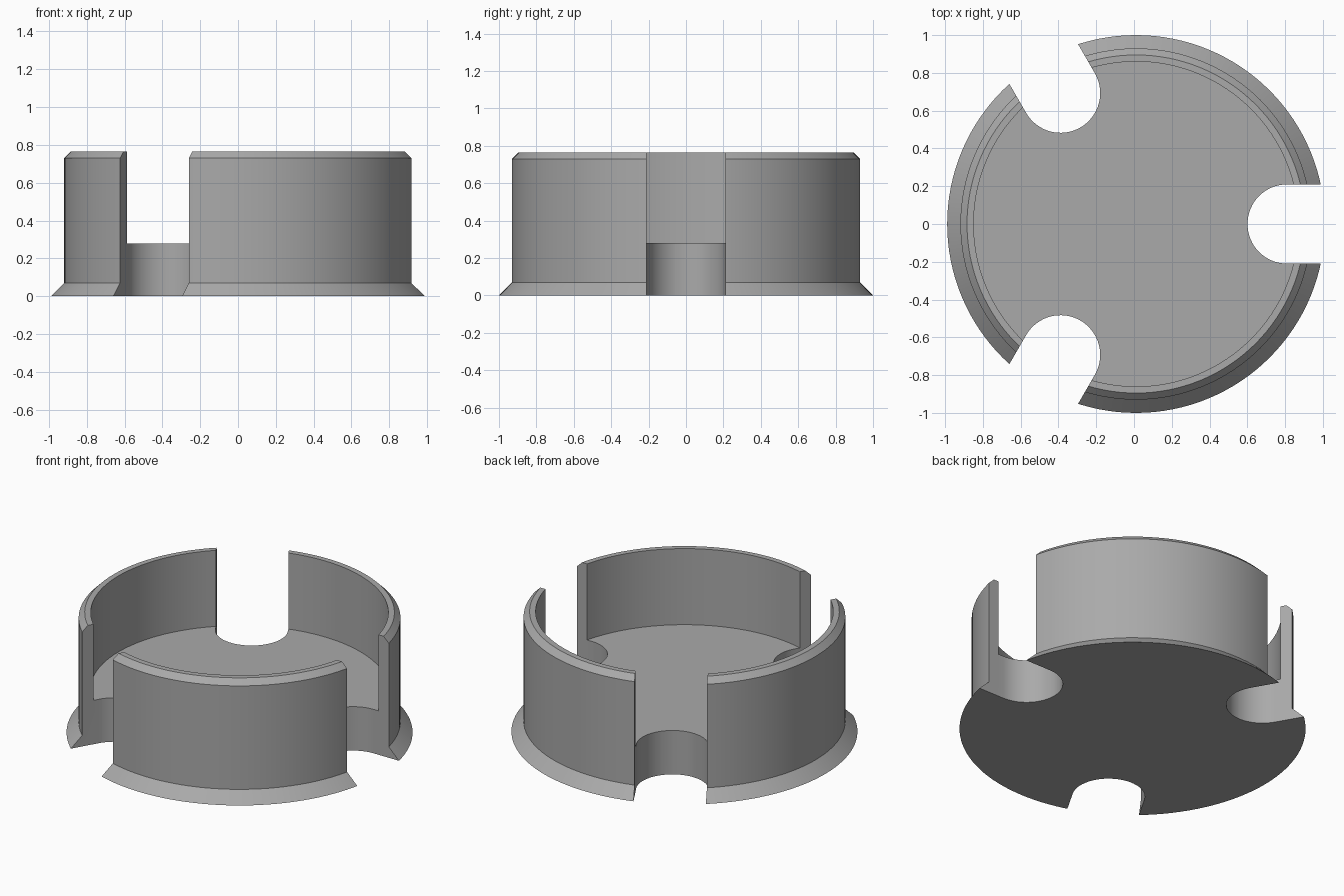
import bpy, bmesh, math
from mathutils import Matrix, Vector

if "Cube" in bpy.data.objects:
    bpy.data.objects.remove(bpy.data.objects["Cube"], do_unlink=True)

SHIFT = 0.011        # the side slot trims the +x rim, so the axis sits off centre
SLOT_RADIUS = 0.21
SLOT_CENTRE = 0.80


def make_object(name, bm):
    bmesh.ops.recalc_face_normals(bm, faces=bm.faces)
    mesh = bpy.data.meshes.new(name)
    bm.to_mesh(mesh)
    bm.free()
    obj = bpy.data.objects.new(name, mesh)
    bpy.context.collection.objects.link(obj)
    obj.location.x = SHIFT
    return obj


# Plain grey material
grey = bpy.data.materials.new("grey")
grey.use_nodes = True
colour = (0.4, 0.4, 0.4, 1)
grey.diffuse_color = colour
grey.node_tree.nodes["Principled BSDF"].inputs["Base Color"].default_value = colour

# Cup: flared foot, upright wall with a chamfered rim, raised floor
profile = [(0, 0), (1, 0), (0.93, 0.07), (0.93, 0.73), (0.895, 0.765),
           (0.86, 0.765), (0.86, 0.28), (0, 0.28)]
bm = bmesh.new()
verts = [bm.verts.new((r, 0, z)) for r, z in profile]
edges = [bm.edges.new(pair) for pair in zip(verts, verts[1:])]
bmesh.ops.spin(bm, geom=verts + edges, cent=(0, 0, 0), axis=(0, 0, 1),
               angle=math.tau, steps=128, use_merge=False)
bmesh.ops.remove_doubles(bm, verts=bm.verts, dist=0.0001)
cup = make_object("slotted_cup", bm)
cup.data.materials.append(grey)

# Slot cutter: three round-ended channels, evenly spaced
bm = bmesh.new()
arc = [math.pi / 2 + math.pi * i / 32 for i in range(33)]
outline = [(SLOT_CENTRE + SLOT_RADIUS * math.cos(a), SLOT_RADIUS * math.sin(a)) for a in arc]
outline += [(1.3, -SLOT_RADIUS), (1.3, SLOT_RADIUS)]
for k in range(3):
    turn = Matrix.Rotation(k * math.tau / 3, 4, 'Z')
    face = bm.faces.new([bm.verts.new(turn @ Vector((x, y, -0.2))) for x, y in outline])
    top = bmesh.ops.extrude_face_region(bm, geom=[face])["geom"]
    bmesh.ops.translate(bm, vec=(0, 0, 1.3),
                        verts=[v for v in top if isinstance(v, bmesh.types.BMVert)])
cutter = make_object("slot_cutter", bm)
cutter.data.materials.append(grey)
cutter.hide_render = True

# Cut the slots, then drop the helper
bpy.context.view_layer.update()
cut = cup.modifiers.new("slots", 'BOOLEAN')
cut.operation = 'DIFFERENCE'
cut.solver = 'EXACT'
cut.object = cutter
bpy.ops.object.select_all(action='DESELECT')
cup.select_set(True)
bpy.context.view_layer.objects.active = cup
bpy.ops.object.modifier_apply(modifier=cut.name)
bpy.data.objects.remove(cutter, do_unlink=True)

bpy.ops.object.shade_smooth_by_angle(angle=math.radians(25))
